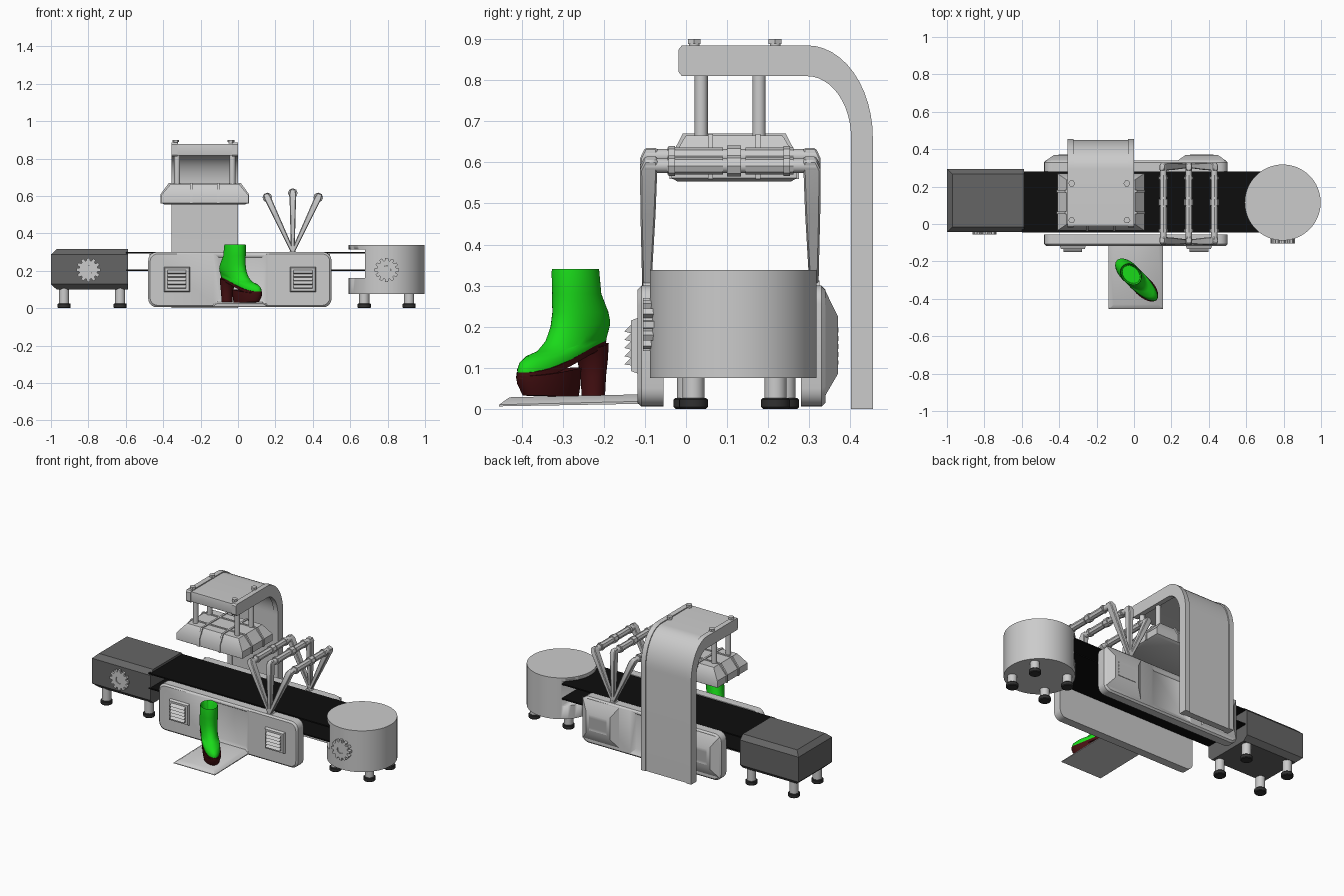
import bpy, bmesh
from math import sin, cos, pi, radians
from mathutils import Vector, Matrix

if "Cube" in bpy.data.objects:
    bpy.data.objects.remove(bpy.data.objects["Cube"])


def material(name, r, g, b):
    m = bpy.data.materials.new(name)
    m.diffuse_color = (r, g, b, 1)
    m.use_nodes = True
    m.node_tree.nodes["Principled BSDF"].inputs["Base Color"].default_value = m.diffuse_color
    return m


BLACK = material("belt_black", 0.004, 0.004, 0.004)
DARK = material("dark_grey", 0.13, 0.13, 0.13)
RUBBER = material("rubber", 0.03, 0.03, 0.03)
GREEN = material("green", 0.01, 0.7, 0.01)
MAROON = material("maroon", 0.06, 0.005, 0.006)


def loft(name, rings, mat=None, bevel=0, closed=False):
    """Skin a list of equal-length point rings; cap the ends unless closed."""
    bm = bmesh.new()
    vs = [[bm.verts.new(p) for p in r] for r in rings]
    n = len(vs[0])
    pairs = list(zip(vs, vs[1:])) + ([(vs[-1], vs[0])] if closed else [])
    for a, b in pairs:
        for i in range(n):
            j = (i + 1) % n
            bm.faces.new((a[i], a[j], b[j], b[i]))
    if not closed:
        bm.faces.new(vs[0])
        bm.faces.new(vs[-1])
    bmesh.ops.recalc_face_normals(bm, faces=bm.faces)
    me = bpy.data.meshes.new(name)
    bm.to_mesh(me)
    bm.free()
    ob = bpy.data.objects.new(name, me)
    bpy.context.collection.objects.link(ob)
    if mat:
        me.materials.append(mat)
    bpy.ops.object.select_all(action='DESELECT')
    ob.select_set(True)
    bpy.context.view_layer.objects.active = ob
    bpy.ops.object.shade_smooth_by_angle(angle=radians(35))
    if bevel:
        m = ob.modifiers.new("bevel", 'BEVEL')
        m.width, m.segments, m.limit_method = bevel, 1, 'ANGLE'
        m.angle_limit = radians(50)
    return ob


def rect(x0, x1, y0, y1, r=0, n=5):
    if not r:
        return [(x0, y0), (x1, y0), (x1, y1), (x0, y1)]
    c = [(x1 - r, y1 - r), (x0 + r, y1 - r), (x0 + r, y0 + r), (x1 - r, y0 + r)]
    return [(cx + r * cos((k + i / n) * pi / 2), cy + r * sin((k + i / n) * pi / 2))
            for k, (cx, cy) in enumerate(c) for i in range(n + 1)]


def at_y(pts, y):
    return [(a, y, b) for a, b in pts]


def at_x(pts, x):
    return [(x, a, b) for a, b in pts]


def at_z(pts, z):
    return [(a, b, z) for a, b in pts]


def box(name, x0, x1, y0, y1, z0, z1, mat=None, bevel=0):
    return loft(name, [at_z(rect(x0, x1, y0, y1), z) for z in (z0, z1)], mat, bevel)


def cyl(name, p, q, r, r2=None, n=20, mat=None, bevel=0):
    p, q = Vector(p), Vector(q)
    rot = (q - p).to_track_quat('Z', 'Y')
    ring = lambda c, s: [c + rot @ Vector((s * cos(2 * pi * i / n), s * sin(2 * pi * i / n), 0)) for i in range(n)]
    return loft(name, [ring(p, r), ring(q, r if r2 is None else r2)], mat, bevel)


def cut(ob, cutter):
    cutter.hide_render = True
    m = ob.modifiers.new("cut", 'BOOLEAN')
    m.object, m.operation, m.solver = cutter, 'DIFFERENCE', 'EXACT'
    bpy.context.view_layer.objects.active = ob
    bpy.ops.object.modifier_apply(modifier=m.name)
    bpy.data.objects.remove(cutter)


def gear(name, x, z, y0, y1):
    def ring(y, outer):
        pts = []
        for k in range(12):
            for da, r in ((-.2, .05), (-.12, .065), (.12, .065), (.2, .05)):
                a = k * pi / 6 + da
                s = r if outer else .022
                pts.append((x + s * cos(a), y, z + s * sin(a)))
        return pts
    loft(name, [ring(y0, 1), ring(y1, 1), ring(y1, 0), ring(y0, 0)], closed=True)
    cyl(name + "_hub", (x, y0 + .002, z), (x, y1 + .006, z), .022)


def legs(name, xs, ys, top):
    for x in xs:
        for y in ys:
            cyl(name + "_leg", (x, y, .02), (x, y, top), .027)
            cyl(name + "_foot", (x, y, 0), (x, y, .026), .035, mat=RUBBER, bevel=.004)


# Feeder box on the left
B = rect(-1, -.588, -.043, .295)
S = rect(-.97, -.588, -.015, .267)
loft("feeder_box", [at_z(S, .1), at_z(B, .128), at_z(B, .287), at_z(S, .315)], DARK)
gear("feeder_gear", -.8, .205, -.04, -.057)
legs("feeder", (-.93, -.63), (.005, .24), .11)

# Round receiver on the right with a slot for the belt
drum = cyl("receiver_drum", (.795, .115, .075), (.795, .115, .338), .203, n=64)
cut(drum, box("slot_cutter", .5, .68, -.2, .4, .16, .315))
gear("receiver_gear", .795, .205, -.078, -.105)
legs("receiver", (.675, .915), (.018, .218), .08)

# Conveyor belt, upper and lower run
for z in (.297, .204):
    box("belt_run", -.6, .7, -.045, .28, z - .004, z + .004, BLACK)

# Side panels with recessed centre, vent housings and louvres
P = rect(-.48, .5, .005, .3, .045)
Q = rect(-.47, .49, .015, .29, .04)
for name, y_in, y_mid, y_out, s in (("front", -.055, -.108, -.118, -1), ("back", .28, .33, .34, 1)):
    panel = loft(name + "_panel", [at_y(P, y_in), at_y(P, y_mid), at_y(Q, y_out)])
    cut(panel, loft("recess_cutter", [at_y(rect(-.14, .165, .012, .298), y_out + s * .005),
                                      at_y(rect(-.1, .125, .05, .27), y_out - s * .02)]))
    for side in (-1, 1):
        if s < 0:
            cx, base, depth = .01 + side * .337, rect(-.07, .07, .085, .222), -.016
            face = rect(-.064, .064, .092, .215)
        else:
            cx, base, depth = .01 + side * .352, rect(-.13, .13, .03, .29), .03
            face = rect(-.085, .085, .085, .225)
        mv = lambda pts: [(a + cx, b) for a, b in pts]
        yf = y_out + depth
        loft(name + "_vent_housing", [at_y(mv(base), y_out - s * .002), at_y(mv(face), yf)])
        zig = [(yf - s * .004, .205), (yf - s * .004, .105)]
        for k in range(5):
            z = .105 + k * .02
            zig += [(yf + s * .014 * (s < 0) + s * .002, z + .003), (yf, z + .019)]
        w = .05 if s < 0 else .062
        loft(name + "_vent_louvre", [at_x(zig, cx - w), at_x(zig, cx + w)])

# Sloped display plate in front
plate = [(-.135, .155, -.455, -.115), (-.108, .13, -.43, -.115)]
loft("display_plate", [[(x0, y0, zf), (x1, y0, zf), (x1, y1, zb), (x0, y1, zb)]
                       for (x0, x1, y0, y1), zf, zb in ((plate[0], .006, .012), (plate[0], .01, .018),
                                                        (plate[1], .028, .035))])

# Rear arch: band with two edge rails
def arch(o, t):
    c = lambda ry, rz: [(.295 + ry * sin(a), .66 + rz * cos(a)) for a in [i * pi / 24 for i in range(13)]]
    outer = [(-.01, .885 - o), (-.018 + o, .875 - o)][::-1] + c(.16 - o, .225 - o) + [(.455 - o, 0)]
    inner = [(-.018 + o, .82 + t), (-.01, .81 + t)] + c(.107 + t, .15 + t) + [(.402 + t, 0)]
    return outer + inner[::-1]
loft("arch_band", [at_x(arch(.006, .006), x) for x in (-.34, -.015)])
for x in (-.355, -.032):
    loft("arch_rail", [at_x(arch(0, 0), a) for a in (x, x + .032)])

# Press rods, bolts and head
for x in (-.325, -.03):
    for y in (.037, .178):
        cyl("press_rod", (x, y, .65), (x, y, .815), .016)
    for y in (.02, .217):
        cyl("arch_bolt_washer", (x - .008, y, .88), (x - .008, y, .89), .013)
        cyl("arch_bolt", (x - .008, y, .888), (x - .008, y, .9), .018, n=6)
loft("press_head", [at_z(rect(-.39, .035, -.02, .255), .553), at_z(rect(-.41, .055, -.035, .27), .562),
                    at_z(rect(-.41, .055, -.035, .27), .605), at_z(rect(-.365, .01, -.005, .24), .658),
                    at_z(rect(-.36, .005, 0, .235), .665)])
for x in (-.25, -.105):
    loft("press_head_rib", [[(x - .006, a, b), (x + .006, a, b)] + [(x + .006, c, d), (x - .006, c, d)]
                            for a, b, c, d in ((-.04, .56, .275, .56), (-.04, .608, .275, .608),
                                               (-.008, .67, .243, .67))])
for y in (.06, .175):
    loft("press_head_cross_rib", [at_z(rect(*r, y - .006, y + .006), z) for r, z in
                                  (((-.415, .06), .56), ((-.415, .06), .608), ((-.37, .015), .669))])

# Fan of three lifting frames
for angle, h in ((-25, .322), (0, .315), (25, .322)):
    T = Matrix.Translation((.293, 0, .3)) @ Matrix.Rotation(radians(angle), 4, 'Y')
    for edge, s in ((-.112, 1), (.328, -1)):
        rings = [[T @ Vector((x, y, z)) for x, y in rect(-w, w, *sorted((edge + s * o, edge + s * d)))]
                 for z, w, o, d in ((-.03, .009, .006, .026), (.2, .015, .001, .038),
                                    (h - .005, .018, 0, .042), (h + .02, .014, .012, .042))]
        loft("frame_upright", rings, bevel=.004)
    bar = lambda n, a, b, r, k=8: cyl(n, T @ Vector((0, a, h)), T @ Vector((0, b, h)), r, n=k)
    bar("frame_crossbar", -.1, .316, .018, 12)
    bar("frame_sleeve", -.045, .09, .021)
    bar("frame_sleeve", .145, .262, .021)
    bar("frame_collar", .1, .134, .026)
    for y in (-.035, .245):
        bar("frame_band", y - .008, y + .008, .025)
for y in (-.085, .305):
    cyl("frame_pivot", (.293, y - .02, .295), (.293, y + .02, .295), .018)

# Heeled boot, turned 45 degrees on the plate
def foot(uf, zf, ub, zb, w, n=32):
    out = []
    for i in range(n):
        a = 2 * pi * i / n
        c = (1 - cos(a)) / 2
        u, v = uf + (ub - uf) * c, w * sin(a)
        t = c * c * (3 - 2 * c)
        out.append((.01 + (u + v) * .7071, -.295 + (v - u) * .7071, zf + (zb - zf) * t))
    return out
loft("boot_upper", [foot(*r) for r in (
    (.018, .22, -.09, .22, .04), (.024, .335, -.096, .335, .047), (.027, .34, -.1, .34, .05),
    (.028, .335, -.101, .335, .051), (.027, .28, -.108, .28, .052), (.028, .235, -.135, .235, .052),
    (.036, .2, -.143, .212, .051), (.055, .165, -.143, .2, .049), (.085, .14, -.14, .188, .048),
    (.125, .128, -.138, .18, .048), (.148, .112, -.136, .174, .05), (.156, .095, -.134, .168, .051),
    (.155, .086, -.132, .164, .05))], GREEN)
loft("boot_sole", [foot(.158, .088, -.134, .166, .052), foot(.156, .072, -.132, .15, .05)], MAROON)
loft("boot_platform", [foot(*r) for r in ((.157, .08, -.045, .1, .052), (.152, .06, -.042, .06, .05),
                                          (.135, .032, -.038, .03, .043))], MAROON)
loft("boot_heel", [foot(*r) for r in ((-.04, .145, -.133, .16, .045), (-.058, .12, -.132, .12, .038),
                                      (-.068, .08, -.128, .08, .032), (-.07, .031, -.126, .031, .029))], MAROON)
